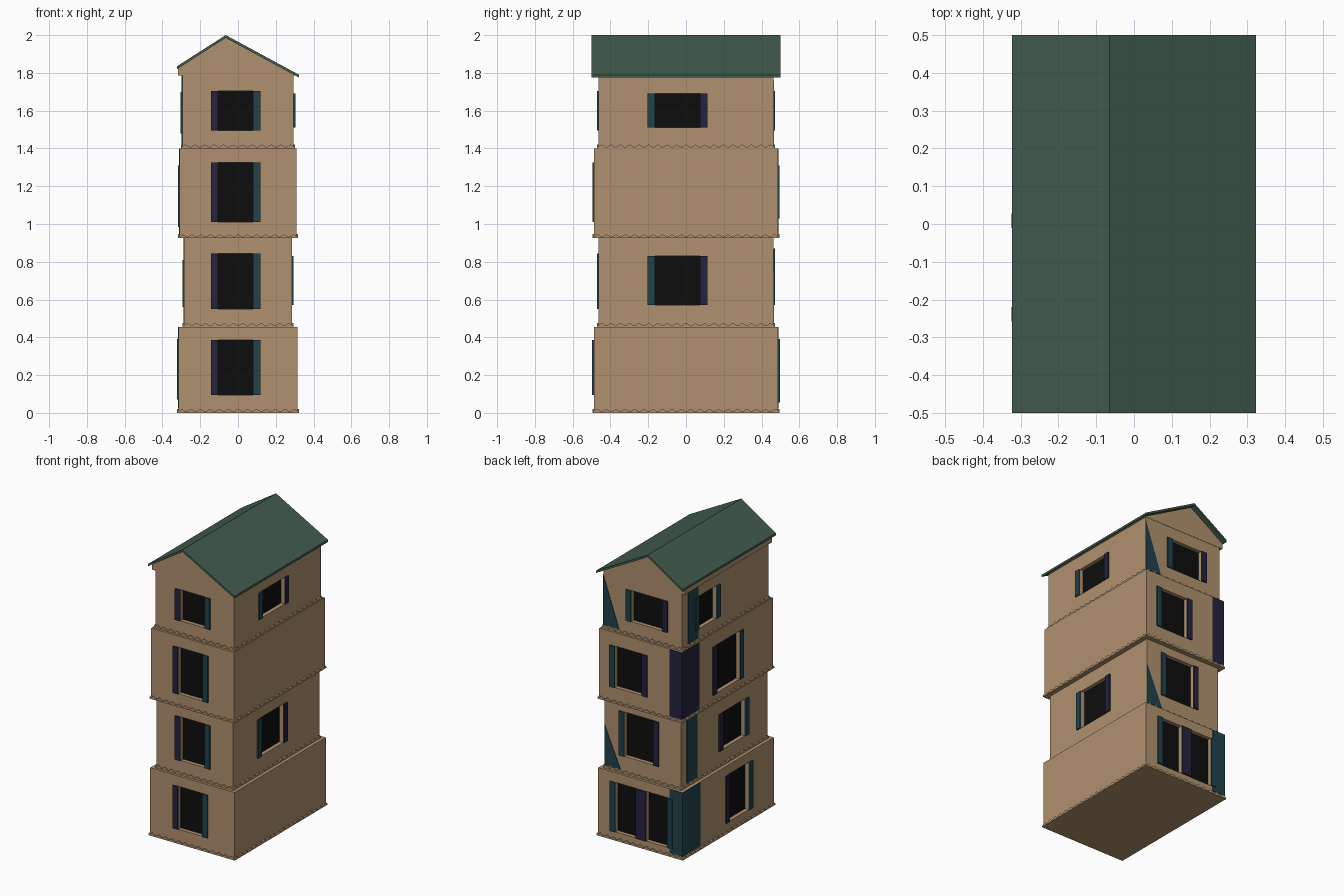
import bpy, bmesh

if "Cube" in bpy.data.objects:
    bpy.data.objects.remove(bpy.data.objects["Cube"])


def material(name, rgb):
    lin = [((c / 255 + 0.055) / 1.055) ** 2.4 if c > 10 else c / 255 / 12.92 for c in rgb]
    m = bpy.data.materials.new(name)
    m.use_nodes = True
    m.diffuse_color = (*lin, 1)
    bsdf = m.node_tree.nodes["Principled BSDF"]
    bsdf.inputs["Base Color"].default_value = (*lin, 1)
    bsdf.inputs["Roughness"].default_value = 0.9
    return m


TAN = material("tan plaster", (176, 145, 110))
GREEN = material("roof green", (66, 92, 78))
TEAL = material("shutter teal", (33, 66, 75))
BLUE = material("shutter navy", (36, 35, 63))
BLACK = material("dark glass", (13, 13, 13))


def prism(name, axis, pts, a0, a1, mat):
    """Extrude a (side, height) outline along the x or y axis."""
    bm = bmesh.new()
    rings = []
    for a in (a0, a1):
        rings.append([bm.verts.new((a, u, z) if axis == "x" else (u, a, z)) for u, z in pts])
        bm.faces.new(rings[-1])
    n = len(pts)
    for i in range(n):
        j = (i + 1) % n
        bm.faces.new((rings[0][i], rings[0][j], rings[1][j], rings[1][i]))
    bmesh.ops.recalc_face_normals(bm, faces=bm.faces)
    me = bpy.data.meshes.new(name)
    bm.to_mesh(me)
    bm.free()
    me.materials.append(mat)
    ob = bpy.data.objects.new(name, me)
    bpy.context.collection.objects.link(ob)
    return ob


def rect(u0, u1, z0, z1):
    return [(u0, z0), (u1, z0), (u1, z1), (u0, z1)]


def plate(name, side, wall, pts, d0, d1, mat):
    """Outline placed on a wall, between depths d0 and d1 from its surface."""
    axis, s = side
    return prism(name, axis, pts, s * (wall + d0), s * (wall + d1), mat)


FRONT, BACK, LEFT, RIGHT = ("y", -1), ("y", 1), ("x", 1), ("x", -1)
NAMES = {FRONT: "front", BACK: "back", LEFT: "left", RIGHT: "right"}

# Storeys: half width, half depth, bottom, top
STOREYS = [(0.315, 0.488, 0, 0.455), (0.285, 0.463, 0.455, 0.925),
           (0.309, 0.486, 0.925, 1.40), (0.295, 0.463, 1.40, 1.79)]

# Windows: side, opening start and end, bottom, top, shutters low and high
WINDOWS = [
    [(FRONT, -0.105, 0.08, 0.095, 0.385, BLUE, TEAL),
     (BACK, 0.03, 0.185, 0.055, 0.39, BLUE, TEAL),
     (BACK, -0.205, -0.045, 0.055, 0.39, TEAL, BLUE),
     (RIGHT, -0.22, -0.01, 0.07, 0.39, TEAL, BLUE)],
    [(FRONT, -0.105, 0.08, 0.55, 0.845, BLUE, TEAL),
     (LEFT, -0.165, 0.075, 0.57, 0.83, TEAL, BLUE),
     (BACK, -0.085, 0.135, 0.57, 0.87, BLUE, TEAL),
     (RIGHT, -0.22, 0.02, 0.56, 0.81, TEAL, BLUE)],
    [(FRONT, -0.105, 0.08, 1.01, 1.325, BLUE, TEAL),
     (BACK, -0.015, 0.19, 1.03, 1.31, BLUE, TEAL),
     (RIGHT, -0.13, 0.12, 0.985, 1.31, TEAL, BLUE)],
    [(FRONT, -0.105, 0.08, 1.495, 1.705, BLUE, TEAL),
     (LEFT, -0.165, 0.075, 1.51, 1.69, TEAL, BLUE),
     (BACK, -0.15, 0.085, 1.495, 1.705, BLUE, TEAL),
     (RIGHT, 0.10, 0.29, 1.48, 1.70, TEAL, TEAL)],
]


def window(label, walls, side, u0, u1, z0, z1, low, high):
    """Cut a recess in the storey, then add the glass and both shutters."""
    wall = walls["hx"] if side[0] == "x" else walls["hy"]
    cutter = plate("cutter", side, wall, rect(u0, u1, z0, z1), -0.03, 0.05, TAN)
    ob = walls["ob"]
    mod = ob.modifiers.new("recess", "BOOLEAN")
    mod.object, mod.operation, mod.solver = cutter, "DIFFERENCE", "EXACT"
    bpy.context.view_layer.objects.active = ob
    bpy.ops.object.modifier_apply(modifier=mod.name)
    bpy.data.objects.remove(cutter)
    plate(label + "_glass", side, wall, rect(u0, u1, z0, z1), -0.032, -0.026, BLACK)
    w = 0.038
    plate(label + "_shutter_low", side, wall, rect(u0 - w, u0, z0, z1), 0, 0.009, low)
    plate(label + "_shutter_high", side, wall, rect(u1, u1 + w, z0, z1), 0, 0.009, high)


def trim(label, side, wall, half, z):
    """Sawtooth moulding along the foot of a wall."""
    teeth = round(half * 2 / 0.05)
    step = half * 2 / teeth
    pts = [(-half, z), (half, z)]
    for i in range(teeth):
        u = half - i * step
        pts += [(u, z + 0.006), (u - step / 2, z + 0.021)]
    pts.append((-half, z + 0.006))
    plate(label, side, wall, pts, -0.004, 0.008, TAN)


# Storeys with mouldings and windows
for i, (hx, hy, z0, z1) in enumerate(STOREYS):
    floor = f"storey_{i + 1}"
    ob = prism(floor + "_walls", "y", rect(-hx, hx, z0, z1), -hy, hy, TAN)
    for side, name in NAMES.items():
        wall, half = (hx, hy) if side[0] == "x" else (hy, hx)
        trim(f"{floor}_{name}_trim", side, wall, half + 0.008, z0)
    for k, w in enumerate(WINDOWS[i]):
        window(f"{floor}_{NAMES[w[0]]}_window_{k + 1}", dict(ob=ob, hx=hx, hy=hy), *w)

# Painted corner panels on the first and third storeys
for i, mat in ((0, TEAL), (2, BLUE)):
    hx, hy, z0, z1 = STOREYS[i]
    z0 += 0.022
    plate(f"corner_panel_back_{i + 1}", BACK, hy, rect(-hx - 0.003, -0.22, z0, z1), 0, 0.003, mat)
    plate(f"corner_panel_right_{i + 1}", RIGHT, hx, rect(0.30, hy, z0, z1), 0, 0.003, mat)

# Painted strips and corner wedges on the second and fourth storeys
for i, tip in ((1, 0.75), (3, 1.76)):
    hx, hy, z0, z1 = STOREYS[i]
    plate(f"side_strip_{i + 1}", RIGHT, hx, rect(0.29, 0.40, z0 + 0.02, z1), 0, 0.003, TEAL)
    wedge = [(hx, z0 + 0.02), (hx, tip), (hx - 0.12, z0 + 0.02)]
    plate(f"corner_wedge_{i + 1}", BACK, hy, wedge, 0, 0.003, TEAL)

# Gable and off-centre roof
prism("gable", "y", [(-0.318, 1.785), (-0.318, 1.822), (-0.065, 1.987), (0.305, 1.785)],
      -0.465, 0.465, TAN)
top = [(-0.323, 1.835), (-0.065, 2.0), (0.323, 1.79)]
prism("roof", "y", top + [(u, z - 0.015) for u, z in reversed(top)], -0.5, 0.5, GREEN)
